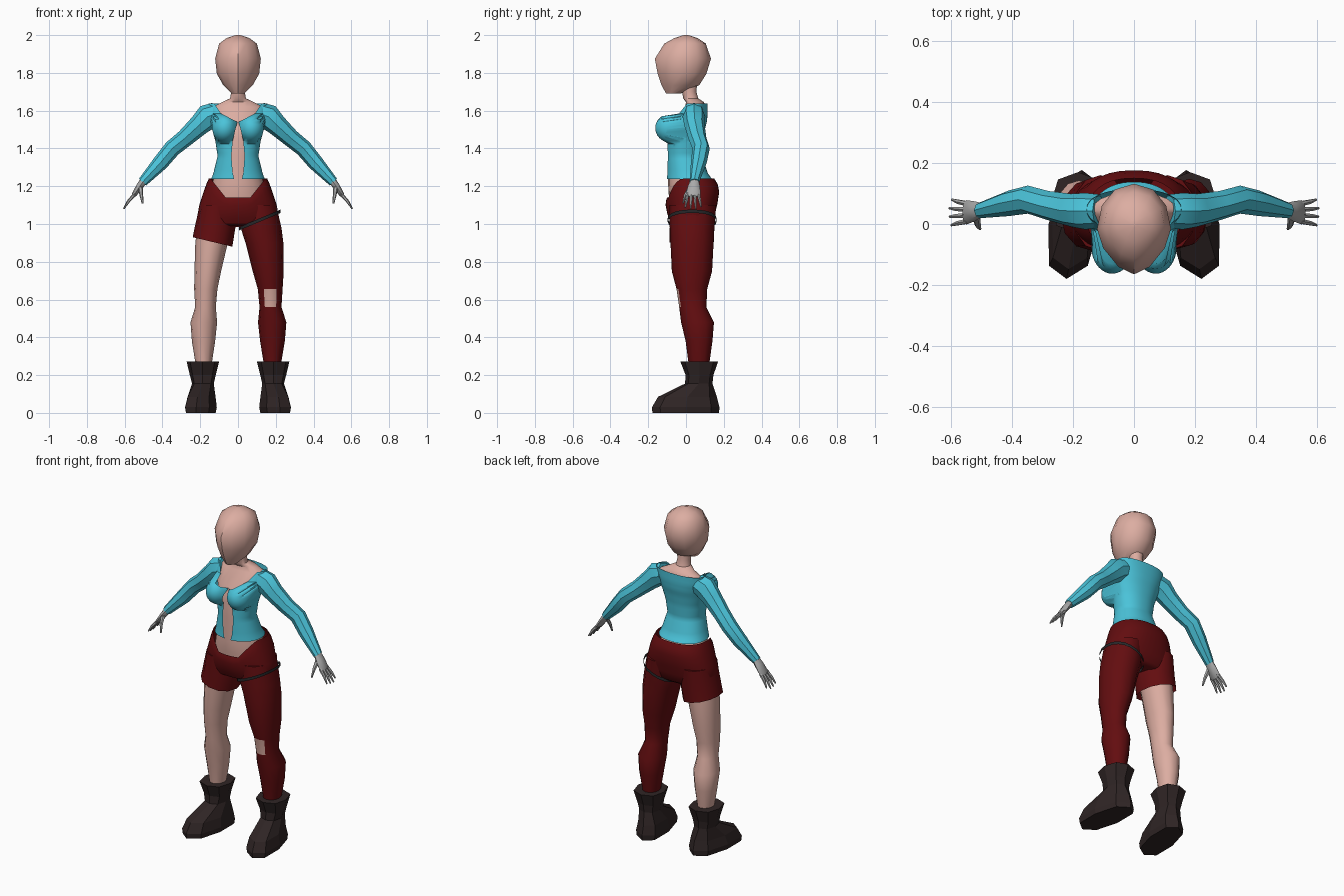
import bpy, bmesh, math
from mathutils import Vector

if "Cube" in bpy.data.objects:
    bpy.data.objects.remove(bpy.data.objects["Cube"])


def material(name, rgb):
    m = bpy.data.materials.new(name)
    m.diffuse_color = (*rgb, 1)
    m.use_nodes = True
    m.node_tree.nodes["Principled BSDF"].inputs["Base Color"].default_value = m.diffuse_color
    return m


SKIN = material("skin", (0.72, 0.42, 0.36))
TEAL = material("turquoise cloth", (0.07, 0.55, 0.70))
RED = material("dark red cloth", (0.125, 0.004, 0.005))
BOOT = material("dark brown leather", (0.028, 0.018, 0.018))
GREY = material("grey glove", (0.40, 0.40, 0.40))
STRAP = material("black strap", (0.02, 0.02, 0.022))


def skin_rings(name, rows, mat, closed=True, caps=(True, True), smooth=40):
    """Bridge rows of points into one surface."""
    bm = bmesh.new()
    vs = [[bm.verts.new(p) for p in r] for r in rows]
    n = len(rows[0])
    for a, b in zip(vs, vs[1:]):
        for i in range(n if closed else n - 1):
            j = (i + 1) % n
            bm.faces.new((a[i], a[j], b[j], b[i]))
    if closed and caps[0]:
        bm.faces.new(vs[0][::-1])
    if closed and caps[1]:
        bm.faces.new(vs[-1])
    bmesh.ops.recalc_face_normals(bm, faces=bm.faces)
    me = bpy.data.meshes.new(name)
    bm.to_mesh(me)
    bm.free()
    ob = bpy.data.objects.new(name, me)
    bpy.context.collection.objects.link(ob)
    me.materials.append(mat)
    if smooth:
        bpy.ops.object.select_all(action='DESELECT')
        ob.select_set(True)
        bpy.context.view_layer.objects.active = ob
        bpy.ops.object.shade_smooth_by_angle(angle=math.radians(smooth))
    return ob


def power(v, p):
    return math.copysign(abs(v) ** p, v) if abs(v) > 1e-6 else 0.0


def loft(name, rings, mat, n=12, p=(1, 1), warp=None, gap=False, **kw):
    """Rings are (z, x0, x1, y0, y1[, front gap]); p = front/back squareness."""
    rows = []
    for r in rings:
        z, x0, x1, y0, y1 = r[:5]
        cx, cy, rx, ry = (x0 + x1) / 2, (y0 + y1) / 2, (x1 - x0) / 2, (y1 - y0) / 2
        t0 = math.asin((r[5] / rx) ** (1 / p[0])) if gap else 0
        row = []
        for i in range(n + 1 if gap else n):
            t = t0 + (2 * math.pi - 2 * t0) * i / n
            c, s = math.cos(t), math.sin(t)
            q = p[0] if c > 0 else p[1]
            v = (cx + rx * power(s, q), cy - ry * power(c, q), z)
            row.append(warp(*v) if warp else v)
        rows.append(row)
    return skin_rings(name, rows, mat, closed=not gap, **kw)


def sym(rings):
    return [(z, -w, w, *rest) for z, w, *rest in rings]


def flip(rings):
    return [(z, -x1, -x0, y0, y1) for z, x0, x1, y0, y1 in rings]


def tube(name, pts, mat, side, n=8):
    """Limb along (x, y, z, y radius, cross radius) points."""
    rows = []
    for i, (x, y, z, ry, rn) in enumerate(pts):
        a, b = pts[max(i - 1, 0)], pts[min(i + 1, len(pts) - 1)]
        d = Vector((b[0] - a[0], 0, b[2] - a[2])).normalized()
        nrm = Vector((-d.z, 0, d.x))
        row = []
        for k in range(n):
            t = 2 * math.pi * k / n
            v = Vector((x, y, z)) + nrm * rn * math.cos(t) + Vector((0, ry * math.sin(t), 0))
            row.append((v.x * side, v.y, v.z))
        rows.append(row)
    return skin_rings(name, rows, mat)


# Head with a ridged face wedge
loft("head", sym([(1.69, .033, -.105, -.03), (1.735, .078, -.13, .07), (1.795, .112, -.15, .108),
                  (1.875, .121, -.165, .132), (1.955, .1, -.115, .105), (1.985, .06, -.06, .06),
                  (2.0, .012, -.012, .012)]), SKIN, p=(1.25, .95))

# Body skin: belly, chest, shoulders, neck
loft("body", sym([(1.08, .15, -.08, .12), (1.16, .148, -.092, .13), (1.22, .135, -.095, .125),
                  (1.36, .1, -.09, .075), (1.45, .11, -.09, .08), (1.54, .135, -.075, .1),
                  (1.62, .135, -.005, .105), (1.645, .085, 0, .095), (1.665, .042, -.015, .065),
                  (1.70, .036, -.02, .055), (1.76, .045, -.03, .06)]), SKIN, n=20)

# Open-fronted top: key rings are refined, and the bust is pushed out of the front
keys = sym([(1.237, .142, -.102, .138, .02), (1.27, .13, -.1, .115, .028), (1.36, .108, -.1, .085, .035),
            (1.44, .12, -.1, .09, .028), (1.5, .137, -.095, .1, .014), (1.54, .147, -.085, .11, .003),
            (1.585, .155, -.05, .115, .09), (1.638, .155, -.02, .115, .125)])
fine = []
for a, b in zip(keys, keys[1:]):
    steps = max(1, round((b[0] - a[0]) / .016))
    fine += [tuple(u + (w - u) * k / steps for u, w in zip(a, b)) for k in range(steps)]
fine.append(keys[-1])


def bust(x, y, z):
    d = ((abs(x) - .071) / .069) ** 2 + ((z - 1.508) / .08) ** 2
    if y < .02 and d < 1:
        y = min(y, -.075 - .088 * math.sqrt(1 - d))
    return x, y, z


loft("top", fine, TEAL, n=56, p=(.95, .9), warp=bust, gap=True, smooth=50)

# Sleeves and gloved hands
SLEEVE = [(.115, .042, 1.585, .055, .06), (.16, .042, 1.568, .06, .068), (.207, .045, 1.522, .054, .056),
          (.28, .06, 1.455, .048, .047), (.348, .08, 1.40, .046, .045), (.41, .068, 1.325, .042, .042),
          (.505, .045, 1.222, .026, .026)]
for side, label in ((1, "right"), (-1, "left")):
    tube("sleeve_" + label, SLEEVE, TEAL, side)
    tube("palm_" + label, [(.495, .045, 1.235, .022, .02), (.52, .042, 1.2, .032, .019),
                           (.55, .038, 1.155, .04, .013), (.556, .038, 1.146, .034, .008)], GREY, side)
    for i in range(4):
        y0, y1 = .066 - .019 * i, .08 - .028 * i
        k = (.85, 1, .98, .88)[i]
        tube(f"finger_{label}_{i}", [(.545, y0, 1.16, .009, .01),
                                     (.55 + .032 * k, (y0 + y1) / 2, 1.155 - .037 * k, .008, .008),
                                     (.55 + .055 * k, y1, 1.155 - .075 * k, .004, .004)], GREY, side, 6)
    tube("thumb_" + label, [(.517, .022, 1.195, .013, .014), (.512, -.003, 1.155, .01, .01),
                            (.505, -.016, 1.108, .004, .005)], GREY, side, 6)


# Trouser hips with a dipped front waistline
def waist(x, y, z):
    if y < 0.03:
        top = 1.14 + .1 * min(max((abs(x) - .065) / .08, 0), 1)
        z = 1.0 + (z - 1.0) * (top - 1.0) / .24
    return x, y, z


loft("trouser_hips", sym([(.985, .17, -.05, .12), (1.0, .2, -.075, .14), (1.05, .214, -.09, .152),
                          (1.1, .205, -.1, .165), (1.17, .182, -.108, .176), (1.21, .168, -.106, .168),
                          (1.24, .155, -.1, .15)]),
     RED, n=32, p=(.9, .85), warp=waist, caps=(True, False))

# Legs: long trouser leg on one side, bare leg under a short one on the other
LEG = [(1.1, .02, .202, -.088, .16), (.98, .014, .23, -.086, .15), (.9, .04, .24, -.082, .146),
       (.75, .078, .242, -.075, .138), (.655, .105, .236, -.05, .112), (.56, .114, .23, -.036, .108),
       (.48, .106, .256, -.026, .148), (.38, .117, .248, -.002, .14), (.25, .138, .226, .015, .122)]
leg = loft("long_trouser_leg", LEG, RED, p=(.95, .95))
leg.data.materials.append(SKIN)
for f in leg.data.polygons:  # torn knee shows skin
    c = f.center
    if .57 < c.z < .64 and abs(c.x - .172) < .025 and c.y < 0:
        f.material_index = 1


def shrink(r, k):
    z, x0, x1, y0, y1 = r
    cx, cy = (x0 + x1) / 2, (y0 + y1) / 2
    return z, cx + (x0 - cx) * k, cx + (x1 - cx) * k, cy + (y0 - cy) * k, cy + (y1 - cy) * k


loft("bare_leg", flip([shrink(r, .86 if r[0] > .7 else .94) for r in LEG[1:]]), SKIN)
SHORT = LEG[:2] + [(.905, .03, .24, -.088, .148)]
loft("short_trouser_leg", flip(SHORT), RED, p=(.95, .95), caps=(True, False),
     warp=lambda x, y, z: (x, y, z - (x + .135) * .24 if z < .95 else z))

# Tilted thigh strap
loft("thigh_strap", [(1.012, .006, .226, -.097, .162), (1.03, .006, .226, -.097, .162)], STRAP, n=20,
     p=(.92, .92), warp=lambda x, y, z: (x, y, z + (x - .115) * .42), caps=(False, False))

# Boots: flared cuff, narrow ankle, toes turned slightly out
BOOTS = [(0, .118, .275, -.178, .175), (.03, .112, .28, -.18, .177), (.085, .12, .268, -.148, .163),
         (.155, .13, .245, -.005, .14), (.2, .12, .257, -.002, .145), (.272, .102, .274, -.03, .17)]
for side, label in ((1, "right"), (-1, "left")):
    loft("boot_" + label, BOOTS, BOOT, n=8, p=(.8, .8), smooth=0,
         warp=lambda x, y, z, s=side: (s * (x - .14 * y * (1 if z < .1 else .2)), y, z))
